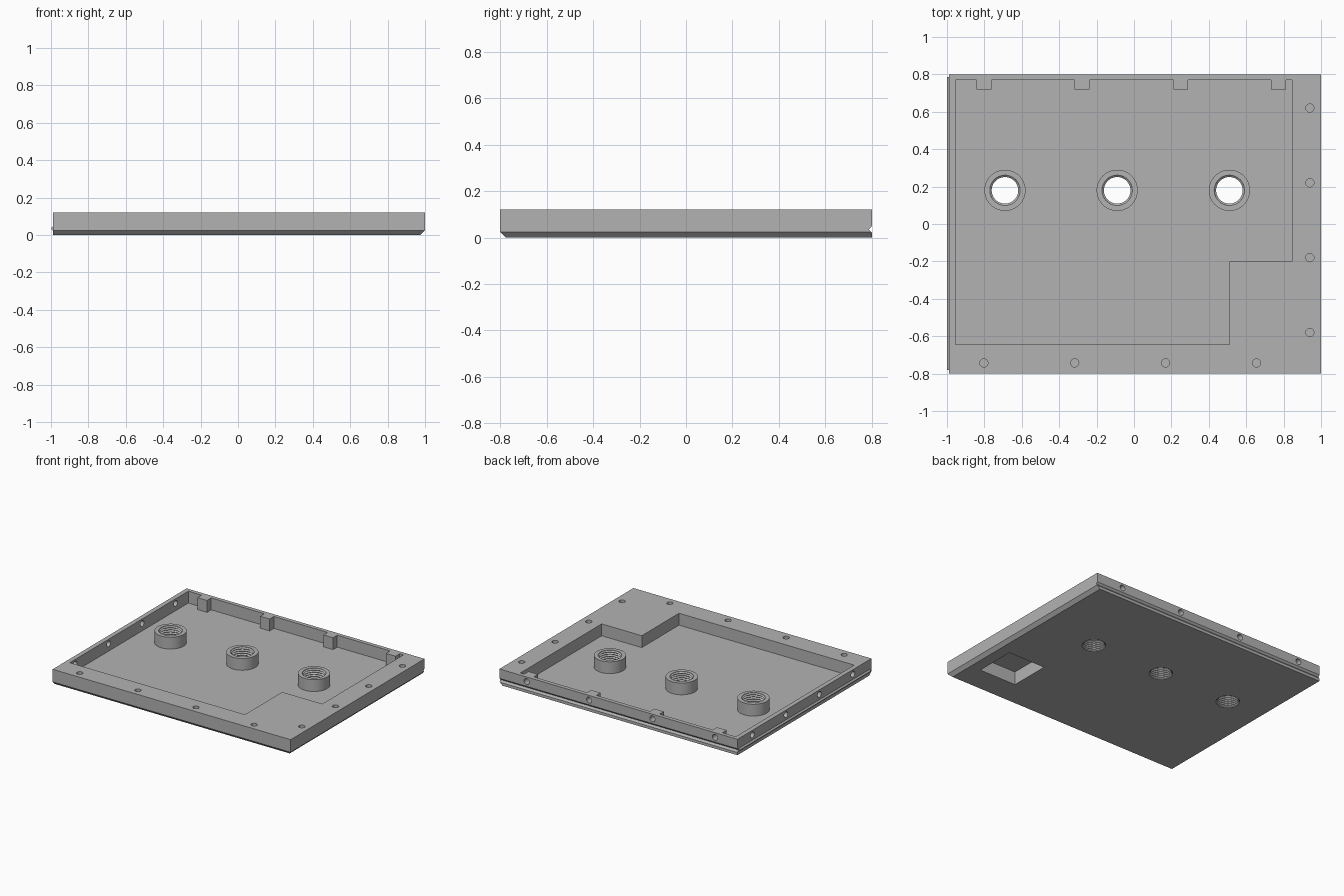
import bpy, bmesh, math
from mathutils import Matrix, Vector

old = bpy.data.objects.get("Cube")
if old:
    bpy.data.objects.remove(old, do_unlink=True)

grey = bpy.data.materials.new("plain grey")
grey.use_nodes = True
grey.diffuse_color = (0.45, 0.45, 0.45, 1)
grey.node_tree.nodes["Principled BSDF"].inputs["Base Color"].default_value = grey.diffuse_color

HEIGHT, FLOOR, CHAMFER = 0.12, 0.03, 0.025
LEFT, RIGHT, FRONT, BACK = -0.99, 1.0, -0.8, 0.8


def to_object(name, bm):
    bmesh.ops.recalc_face_normals(bm, faces=bm.faces)
    mesh = bpy.data.meshes.new(name)
    bm.to_mesh(mesh)
    bm.free()
    mesh.materials.append(grey)
    obj = bpy.data.objects.new(name, mesh)
    bpy.context.collection.objects.link(obj)
    return obj


def loft(bm, rings):
    """Skin a stack of equal-sized point rings and cap both ends."""
    loops = [[bm.verts.new(p) for p in ring] for ring in rings]
    for a, b in zip(loops, loops[1:]):
        for i in range(len(a)):
            j = (i + 1) % len(a)
            bm.faces.new((a[i], a[j], b[j], b[i]))
    bm.faces.new(loops[0][::-1])
    bm.faces.new(loops[-1])


def rect(x0, x1, y0, y1, z):
    return [(x0, y0, z), (x1, y0, z), (x1, y1, z), (x0, y1, z)]


def circle(x, y, z, r, n=48):
    return [(x + r * math.cos(math.tau * i / n), y + r * math.sin(math.tau * i / n), z)
            for i in range(n)]


def drill(bm, center, direction, depth, r=0.022):
    """Cylinder centred on a surface point, reaching depth both ways."""
    turn = Vector(direction).to_track_quat('Z', 'Y').to_matrix().to_4x4()
    bmesh.ops.create_cone(bm, cap_ends=True, segments=24, radius1=r, radius2=r,
                          depth=2 * depth, matrix=Matrix.Translation(center) @ turn)


def combine(target, tool, operation):
    mod = target.modifiers.new(tool.name, 'BOOLEAN')
    mod.operation, mod.solver, mod.object = operation, 'EXACT', tool
    bpy.context.view_layer.objects.active = target
    bpy.ops.object.modifier_apply(modifier=mod.name)
    bpy.data.objects.remove(tool, do_unlink=True)


# Tray slab, chamfered below its front and right edges
bm = bmesh.new()
loft(bm, [rect(LEFT, RIGHT - CHAMFER, FRONT + CHAMFER, BACK, 0),
          rect(LEFT, RIGHT, FRONT, BACK, CHAMFER),
          rect(LEFT, RIGHT, FRONT, BACK, HEIGHT)])
tray = to_object("tray", bm)

# Pocket with a solid corner and four tabs on the back wall
tab_x = [-0.803, -0.279, 0.25, 0.773]
outline = [(-0.955, -0.645), (0.51, -0.645), (0.51, -0.2), (0.845, -0.2), (0.845, 0.77)]
for x in reversed(tab_x):
    outline += [(x + 0.04, 0.77), (x + 0.04, 0.72), (x - 0.04, 0.72), (x - 0.04, 0.77)]
outline.append((-0.955, 0.77))
bm = bmesh.new()
loft(bm, [[(x, y, z) for x, y in outline] for z in (FLOOR, 0.2)])
combine(tray, to_object("pocket_cutter", bm), 'DIFFERENCE')

# Round bosses
boss_x = [-0.69, -0.09, 0.51]
bm = bmesh.new()
for x in boss_x:
    loft(bm, [circle(x, 0.18, z, 0.11) for z in (FLOOR - 0.015, HEIGHT - 0.001)])
combine(tray, to_object("bosses", bm), 'UNION')

# Threaded through-holes in the bosses
bm = bmesh.new()
turns = 7
for x in boss_x:
    rings = [circle(x, 0.18, -0.02, 0.083)]
    for i in range(2 * turns + 1):
        z = 0.004 + i * (HEIGHT - 0.008) / (2 * turns)
        rings.append(circle(x, 0.18, z, 0.071 if i % 2 else 0.081))
    rings.append(circle(x, 0.18, 0.15, 0.083))
    loft(bm, rings)
combine(tray, to_object("thread_cutter", bm), 'DIFFERENCE')

# Small fastening holes in the rim and in the side walls
bm = bmesh.new()
row_y = [0.62, 0.22, -0.18, -0.58]
for y in row_y:
    drill(bm, (0.94, y, HEIGHT), (0, 0, 1), 0.08)
    drill(bm, (LEFT, y, 0.085), (1, 0, 0), 0.06)
for x in (-0.803, -0.317, 0.169, 0.655):
    drill(bm, (x, -0.743, HEIGHT), (0, 0, 1), 0.08)
for x in tab_x:
    drill(bm, (x, BACK, 0.085), (0, 1, 0), 0.06)
combine(tray, to_object("hole_cutter", bm), 'DIFFERENCE')

# Square recess under the solid corner
bm = bmesh.new()
loft(bm, [rect(0.58, 0.89, -0.58, -0.27, z) for z in (-0.05, 0.1)])
combine(tray, to_object("recess_cutter", bm), 'DIFFERENCE')

# V groove along the back face
bm = bmesh.new()
loft(bm, [[(x, BACK + 0.012, 0.007), (x, BACK + 0.012, 0.063), (x, BACK - 0.012, 0.035)]
          for x in (-1.1, 1.1)])
combine(tray, to_object("groove_cutter", bm), 'DIFFERENCE')

# V ridge along the left-hand face
bm = bmesh.new()
loft(bm, [[(LEFT + 0.005, y, 0.018), (LEFT + 0.005, y, 0.052), (-1.0, y, 0.035)]
          for y in (-0.78, 0.785)])
to_object("side_ridge", bm)

# Smooth the round parts only
bpy.ops.object.select_all(action='DESELECT')
tray.select_set(True)
bpy.context.view_layer.objects.active = tray
bpy.ops.object.shade_smooth_by_angle(angle=math.radians(25))
